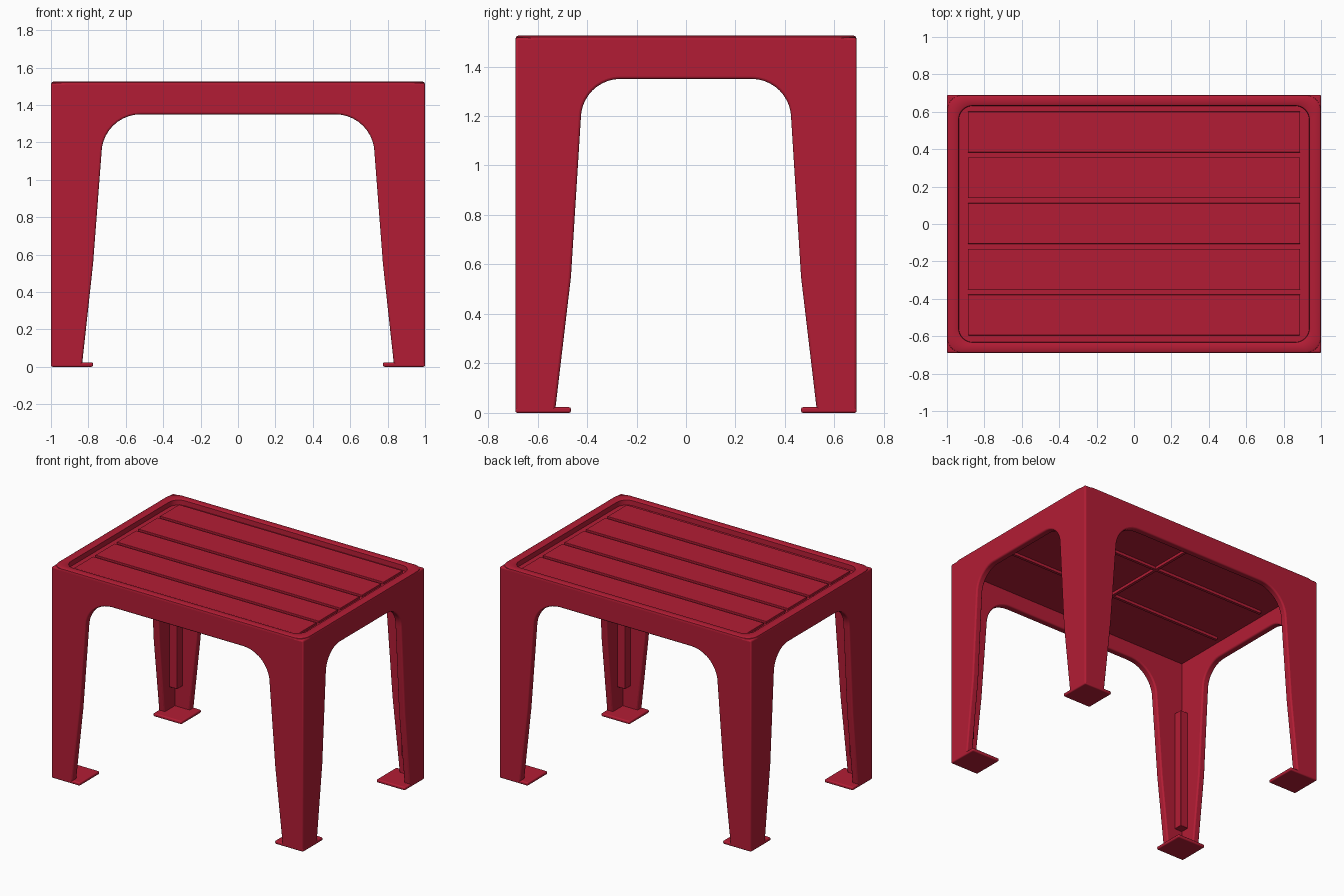
import bpy, bmesh, math
from mathutils import Matrix

if "Cube" in bpy.data.objects:
    bpy.data.objects.remove(bpy.data.objects["Cube"])

red = bpy.data.materials.new("red_plastic")
red.diffuse_color = (0.45, 0.012, 0.035, 1)
red.use_nodes = True
red.node_tree.nodes["Principled BSDF"].inputs["Base Color"].default_value = red.diffuse_color


def finish(bm, name, bevel=0):
    bmesh.ops.recalc_face_normals(bm, faces=bm.faces)
    me = bpy.data.meshes.new(name)
    bm.to_mesh(me)
    bm.free()
    ob = bpy.data.objects.new(name, me)
    bpy.context.collection.objects.link(ob)
    me.materials.append(red)
    if bevel:
        mod = ob.modifiers.new("soft_edges", 'BEVEL')
        mod.width, mod.segments = bevel, 3
        mod.limit_method, mod.angle_limit = 'ANGLE', math.radians(40)
    bpy.ops.object.select_all(action='DESELECT')
    ob.select_set(True)
    bpy.context.view_layer.objects.active = ob
    bpy.ops.object.shade_smooth_by_angle(angle=math.radians(35))
    return ob


def box(name, lo, hi, bevel=0):
    bm = bmesh.new()
    size = [b - a for a, b in zip(lo, hi)]
    mid = [(a + b) / 2 for a, b in zip(lo, hi)]
    bmesh.ops.create_cube(bm, size=1, matrix=Matrix.Translation(mid) @ Matrix.Diagonal((*size, 1)))
    return finish(bm, name, bevel)


def arch_wall(name, half, foot, knee, shoulder, crown, place):
    """Panel with two tapered legs and a round-shouldered opening."""
    (sx, sz), (cx, cz) = shoulder, crown
    right = [(half, 1.517), (half, 0), (foot, 0), knee]
    for i in range(11):
        a = math.pi / 2 * i / 10
        right.append((cx + (sx - cx) * math.cos(a), sz + (cz - sz) * math.sin(a)))
    outline = right + [(-u, z) for u, z in reversed(right)]
    bm = bmesh.new()
    face = bm.faces.new([bm.verts.new(place(u, z, 0)) for u, z in outline])
    ext = bmesh.ops.extrude_face_region(bm, geom=[face])
    shift = place(0, 0, 0.05) - place(0, 0, 0)
    bmesh.ops.translate(bm, vec=shift, verts=[v for v in ext['geom'] if isinstance(v, bmesh.types.BMVert)])
    return finish(bm, name, 0.01)


def rounded_stack(name, sections):
    """Rounded rectangles (half x, half y, radius, z) skinned in order and capped."""
    bm = bmesh.new()
    loops = []
    for hx, hy, r, z in sections:
        loop = []
        for q, (sx, sy) in enumerate([(1, 1), (-1, 1), (-1, -1), (1, -1)]):
            for i in range(9):
                a = math.pi / 2 * (q + i / 8)
                loop.append(bm.verts.new((sx * (hx - r) + r * math.cos(a),
                                          sy * (hy - r) + r * math.sin(a), z)))
        loops.append(loop)
    for a, b in zip(loops, loops[1:]):
        for i in range(len(a)):
            j = (i + 1) % len(a)
            bm.faces.new((a[i], a[j], b[j], b[i]))
    bm.faces.new(loops[0])
    bm.faces.new(loops[-1])
    return finish(bm, name)


from mathutils import Vector

# Four walls with legs
for s, front, side in ((-1, "front_wall", "left_wall"), (1, "back_wall", "right_wall")):
    arch_wall(front, 1.0, 0.835, (0.775, 0.55), (0.73, 1.14), (0.52, 1.35),
              lambda u, z, t: Vector((u, s * (0.69 - t), z)))
    arch_wall(side, 0.69, 0.53, (0.465, 0.55), (0.425, 1.19), (0.265, 1.35),
              lambda u, z, t: Vector((s * (1.0 - t), u, z)))

# Recessed table top with raised rim
rounded_stack("table_top", [
    (0.998, 0.688, 0.08, 1.46), (1.0, 0.69, 0.08, 1.51), (0.997, 0.687, 0.077, 1.52),
    (0.988, 0.678, 0.07, 1.525), (0.945, 0.64, 0.08, 1.525), (0.938, 0.633, 0.075, 1.52),
    (0.936, 0.631, 0.073, 1.485)])

# Five raised slats
for i in range(5):
    y = (i - 2) * 0.2445 + 0.003
    box(f"slat_{i + 1}", (-0.888, y - 0.109, 1.475), (0.888, y + 0.109, 1.5), 0.003)

# Ribs under the top
for y in (-0.225, 0.225):
    box("long_rib", (-0.9, y - 0.01, 1.44), (0.9, y + 0.01, 1.47))
box("cross_rib", (-0.01, -0.6, 1.44), (0.01, 0.6, 1.47))

# Foot plates and inner corner stiffeners on each leg
for sx in (-1, 1):
    for sy in (-1, 1):
        def corner(name, a, b, z0, z1, bevel):
            xs, ys = sorted((sx * (1 - a), sx * (1 - b))), sorted((sy * (0.69 - a), sy * (0.69 - b)))
            box(name, (xs[0], ys[0], z0), (xs[1], ys[1], z1), bevel)
        corner("foot_plate", 0, 0.225, 0, 0.023, 0.008)
        corner("leg_stiffener", 0.03, 0.11, 0.18, 1.06, 0.004)
